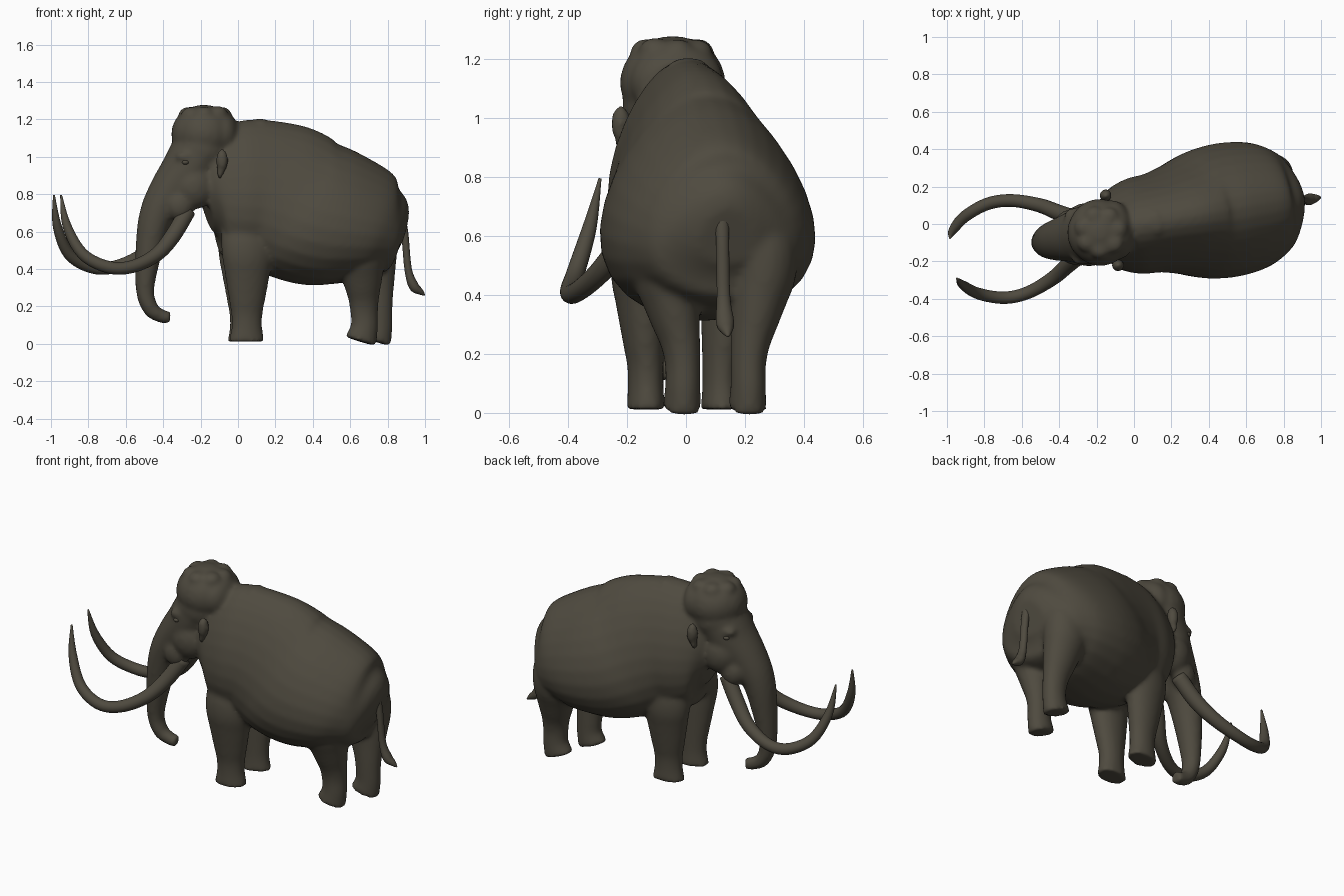
import bpy, bmesh, math, random
from mathutils import Vector, Matrix

if "Cube" in bpy.data.objects:
    bpy.data.objects.remove(bpy.data.objects["Cube"])
random.seed(4)

# One colour for the whole animal
hide_colour = bpy.data.materials.new("dark olive brown")
hide_colour.use_nodes = True
hide_colour.diffuse_color = (.078, .069, .05, 1)
shader = hide_colour.node_tree.nodes["Principled BSDF"]
shader.inputs["Base Color"].default_value = hide_colour.diffuse_color

# The animal is built facing -x along its own axis, then turned slightly
TURN = Matrix.Translation((0, -.013, 0)) @ Matrix.Rotation(math.radians(10), 4, "Z")


def spline(before, start, end, after, t):
    """Point on a smooth curve from start to end."""
    before, start, end, after = map(Vector, (before, start, end, after))
    leave, arrive = (end - before) / 2, (after - start) / 2
    rest = end - start
    return start + leave * t + (3 * rest - 2 * leave - arrive) * t**2 + (leave + arrive - 2 * rest) * t**3


def loft(bm, stations, sides=28, steps=5, egg=0):
    """Closed tube; each station is x, y, z, radius in profile, half width."""
    last = len(stations) - 1
    rows = []
    for i in range(last):
        near = [stations[min(max(i + k, 0), last)] for k in (-1, 0, 1, 2)]
        rows += [spline(*near, j / steps) for j in range(steps)]
    rows.append(Vector(stations[last]))
    centres = [Vector(row[:3]) for row in rows]
    rings = []
    for i, row in enumerate(rows):
        ahead, behind = centres[min(i + 1, len(rows) - 1)], centres[max(i - 1, 0)]
        tangent = (ahead - behind).normalized()
        up = tangent.cross(Vector((0, 1, 0))).normalized()
        side = up.cross(tangent)
        ring = []
        for k in range(sides):
            angle = math.tau * k / sides
            rise = math.sin(angle)
            across = side * row[4] * math.cos(angle) * (1 - egg * rise)
            ring.append(bm.verts.new(centres[i] + up * row[3] * rise + across))
        rings.append(ring)
    for ring, following in zip(rings, rings[1:]):
        for k in range(sides):
            m = (k + 1) % sides
            bm.faces.new((ring[k], ring[m], following[m], following[k]))
    bm.faces.new(rings[0])
    bm.faces.new(rings[-1])


def ball(bm, centre, radii):
    placement = Matrix.Translation(centre) @ Matrix.Diagonal((*radii, 1))
    bmesh.ops.create_uvsphere(bm, u_segments=24, v_segments=16, radius=1, matrix=placement)


def finish(name, bm, fuse=False):
    bmesh.ops.recalc_face_normals(bm, faces=bm.faces)
    bm.transform(TURN)
    for face in bm.faces:
        face.smooth = True
    mesh = bpy.data.meshes.new(name)
    bm.to_mesh(mesh)
    bm.free()
    mesh.materials.append(hide_colour)
    part = bpy.data.objects.new(name, mesh)
    bpy.context.collection.objects.link(part)
    if fuse:
        remesh = part.modifiers.new("fuse", "REMESH")
        remesh.mode = "VOXEL"
        remesh.voxel_size = .013
        remesh.use_smooth_shade = True
        smooth = part.modifiers.new("soften", "SMOOTH")
        smooth.factor = .5
        smooth.iterations = 8


def add_leg(bm, x, y, side, ankle, hip, hip_width, spread, knee, rise, lean, toe):
    """Column with a flared foot, swelling above the knee and sinking into the torso."""
    stations = []
    for i in range(11):
        height = .012 + .075 * i
        swell = min(max((height - knee) / rise, 0), 1)
        sink = max(height - .5, 0)
        foot = 1 if i == 0 else 0
        stations.append((x - toe * foot - lean * swell, side * (y + spread * swell - .35 * sink), height,
                         (ankle + (hip - ankle) * swell) * (1 - 1.5 * sink) + .014 * foot,
                         (.06 + (hip_width - .06) * swell) * (1 - 1.5 * sink) + .005 * foot))
    loft(bm, stations)


# Torso: position, back height, belly height, half width
skin = bmesh.new()
torso = [(-.19, 1, .6, .13), (-.12, 1.14, .49, .205), (0, 1.19, .44, .25), (.12, 1.2, .42, .26),
         (.25, 1.18, .36, .29), (.4, 1.105, .31, .34), (.55, 1.045, .31, .35), (.7, .965, .33, .325),
         (.8, .88, .36, .27), (.86, .8, .42, .2), (.895, .7, .5, .1)]
loft(skin, [(x, 0, (back + belly) / 2, (back - belly) / 2, width)
            for x, back, belly, width in torso], egg=.25)
ball(skin, (.12, 0, 1.17), (.05, .07, .035))

# Domed skull with a lumpy crown
ball(skin, (-.185, 0, 1.12), (.17, .18, .158))
ball(skin, (-.25, 0, 1.12), (.11, .14, .13))
ball(skin, (-.1, 0, 1.12), (.1, .16, .135))
ball(skin, (-.2, 0, 1.04), (.16, .17, .15))
lumps = 7
for i in range(lumps):
    angle = math.tau * i / lumps
    spot = Vector((math.cos(angle), math.sin(angle), 0)) * .09
    ball(skin, spot + Vector((-.18, 0, 1.222 + random.uniform(0, .008))), (.055, .055, .044))

# Face running down into the trunk: position, height, radius
trunk = [(-.2, 1.05, .15), (-.275, .93, .14), (-.365, .82, .115), (-.435, .7, .096), (-.475, .55, .078),
         (-.505, .3, .05), (-.475, .19, .043), (-.42, .15, .037), (-.37, .138, .034)]
loft(skin, [(x, 0, z, radius, radius * 1.1) for x, z, radius in trunk])

# Cheeks, tusk sockets and brows
for side in (-1, 1):
    ball(skin, (-.25, .085 * side, .84), (.11, .085, .12))
    ball(skin, (-.33, .09 * side, .74), (.075, .06, .085))
    ball(skin, (-.31, .11 * side, 1), (.05, .045, .03))

# Legs, the rear pair in mid stride
front = dict(ankle=.083, hip=.17, hip_width=.11, spread=.04, knee=.15, rise=.5, lean=0, toe=0)
rear = dict(ankle=.074, hip=.165, hip_width=.14, spread=.08, knee=.2, rise=.4, lean=.04, toe=.02)
add_leg(skin, .025, .13, -1, **front)
add_leg(skin, .06, .12, 1, **front)
add_leg(skin, .665, .115, -1, **rear)
add_leg(skin, .78, .09, 1, **rear)
finish("body", skin, fuse=True)

# Tusk sweeping out, forward and up: position, outward offset, height, radius
sweep = [(-.29, .09, .71, .044), (-.38, .14, .575, .043), (-.48, .2, .475, .038), (-.62, .25, .412, .034),
         (-.75, .255, .41, .033), (-.88, .21, .48, .031), (-.955, .15, .63, .024), (-.98, .11, .795, .005)]
for side, label in ((-1, "right"), (1, "left")):
    tusk = bmesh.new()
    loft(tusk, [(x, y * side, z, radius, radius) for x, y, z, radius in sweep], sides=20)
    finish(label + "_tusk", tusk)

    # Small ear with a narrow lobe
    ear = bmesh.new()
    ball(ear, (-.12, .19 * side, .98), (.034, .034, .065))
    ball(ear, (-.13, .185 * side, .92), (.02, .026, .04))
    finish(label + "_ear", ear, fuse=True)

    eye = bmesh.new()
    ball(eye, (-.31, .142 * side, .97), (.018, .014, .012))
    finish(label + "_eye", eye)

# Tail with a tufted tip: position, height, radius
tail = bmesh.new()
hang = [(.87, .72, .025), (.9, .6, .02), (.92, .4, .02), (.95, .31, .027), (.985, .28, .018), (1.01, .26, .004)]
loft(tail, [(x, -.02, z, radius, radius * 1.15) for x, z, radius in hang], sides=16)
finish("tail", tail)
